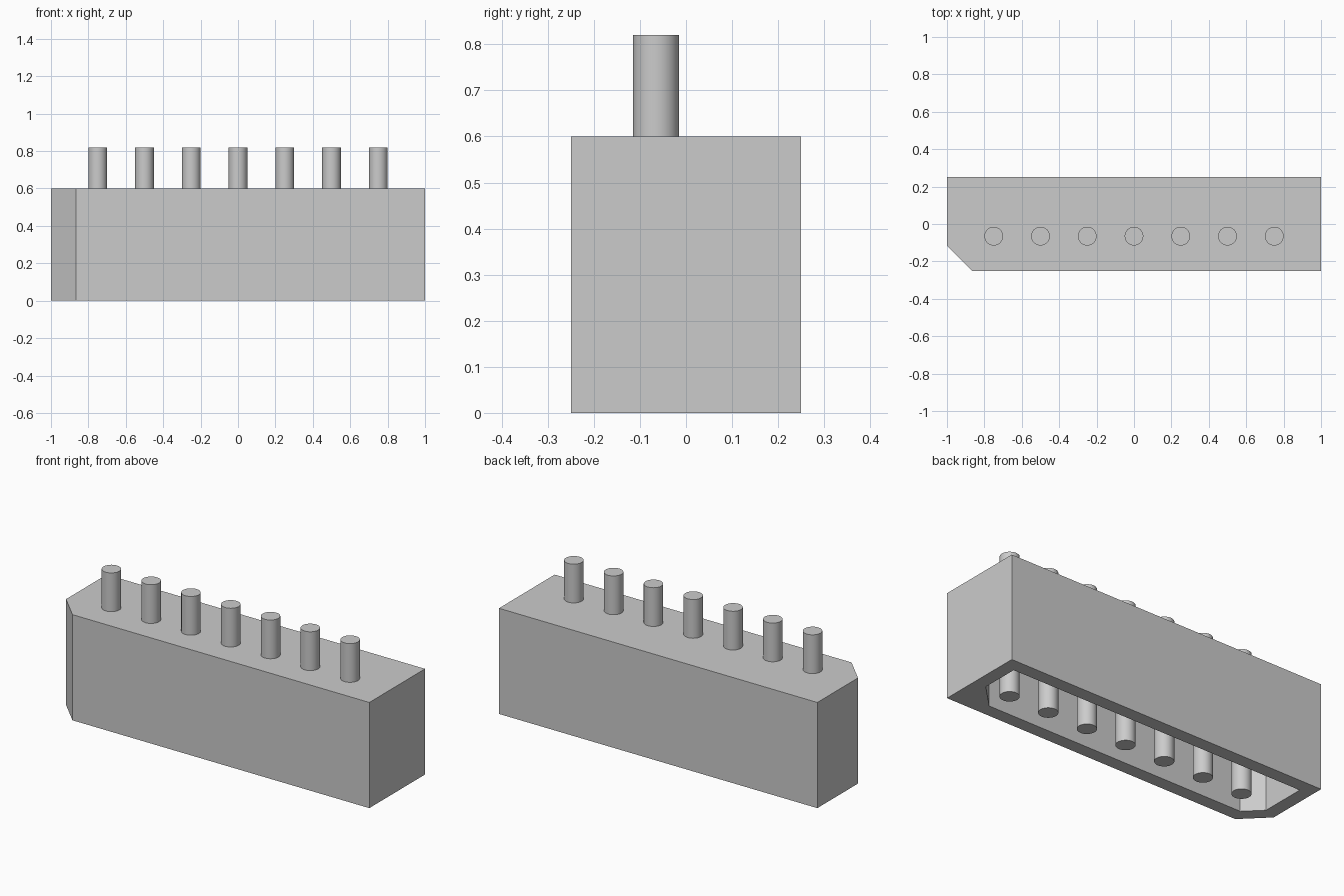
import bpy
import bmesh

if "Cube" in bpy.data.objects:
    bpy.data.objects.remove(bpy.data.objects["Cube"])

WALL, HEIGHT, CEILING = 0.075, 0.60, 0.525
PIN_RADIUS, PIN_BOTTOM, PIN_TOP, PIN_Y = 0.05, 0.02, 0.82, -0.065

grey = bpy.data.materials.new("light grey")
grey.diffuse_color = (0.6, 0.6, 0.6, 1)
grey.use_nodes = True
grey.node_tree.nodes["Principled BSDF"].inputs["Base Color"].default_value = grey.diffuse_color


def finish(name, bm):
    bmesh.ops.recalc_face_normals(bm, faces=bm.faces)
    mesh = bpy.data.meshes.new(name)
    bm.to_mesh(mesh)
    bm.free()
    mesh.materials.append(grey)
    obj = bpy.data.objects.new(name, mesh)
    bpy.context.collection.objects.link(obj)
    return obj


def ring(bm, outline, z):
    return [bm.verts.new((x, y, z)) for x, y in outline]


def bridge(bm, a, b):
    for i in range(len(a)):
        j = (i + 1) % len(a)
        bm.faces.new((a[i], a[j], b[j], b[i]))


# Housing: open-bottomed shell with one outer chamfer and two inner ones.
# The right front outer corner is split so both outlines have six points.
outer = [(-1, 0.25), (-1, -0.115), (-0.865, -0.25), (1, -0.25), (1, 0.25)]
xi, yi = 1 - WALL, 0.25 - WALL
inner = [(-xi, yi), (-xi, -0.084), (-0.834, -yi),
         (xi - 0.135, -yi), (xi, -yi + 0.135), (xi, yi)]

bm = bmesh.new()
outer_low, outer_high = ring(bm, outer, 0), ring(bm, outer, HEIGHT)
inner_low, inner_high = ring(bm, inner, 0), ring(bm, inner, CEILING)
bridge(bm, outer_low, outer_high)
bridge(bm, inner_low, inner_high)
bm.faces.new(outer_high)
bm.faces.new(inner_high)
# Bottom rim, with a triangle filling the chamfered inner corner
o, n = outer_low, inner_low
for a, b, c, d in ((0, 1, 1, 0), (1, 2, 2, 1), (2, 3, 3, 2), (3, 4, 5, 4), (4, 0, 0, 5)):
    bm.faces.new((o[a], o[b], n[c], n[d]))
bm.faces.new((o[3], n[4], n[3]))
finish("housing", bm)

# Row of seven round pins passing through the roof of the housing
for i in range(7):
    bm = bmesh.new()
    bmesh.ops.create_cone(bm, cap_ends=True, segments=32, radius1=PIN_RADIUS,
                          radius2=PIN_RADIUS, depth=PIN_TOP - PIN_BOTTOM)
    pin = finish(f"pin_{i + 1}", bm)
    pin.location = (-0.75 + 0.25 * i, PIN_Y, (PIN_TOP + PIN_BOTTOM) / 2)
    bpy.ops.object.select_all(action='DESELECT')
    pin.select_set(True)
    bpy.context.view_layer.objects.active = pin
    bpy.ops.object.shade_smooth_by_angle()
